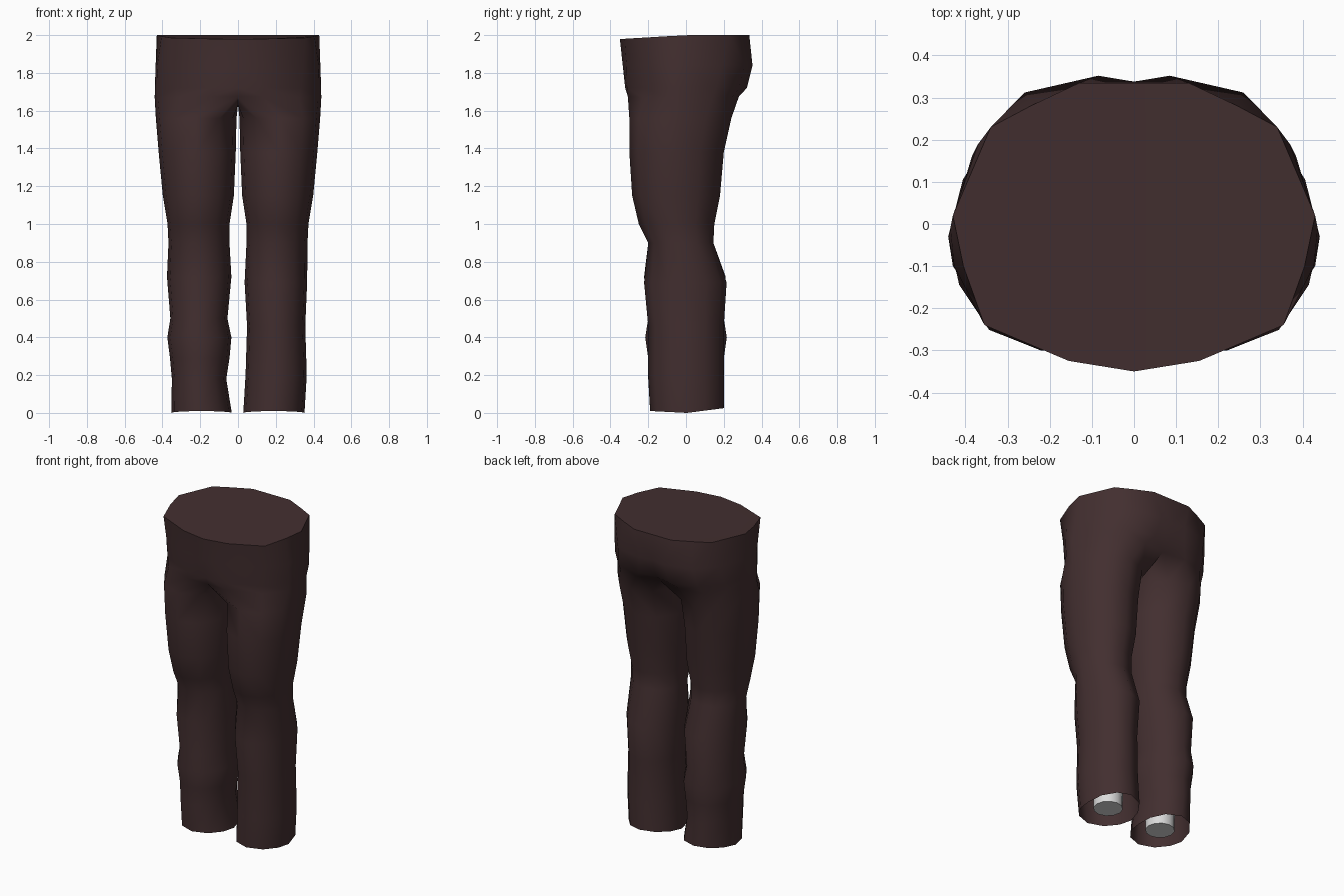
import bpy, bmesh, math

if "Cube" in bpy.data.objects:
    bpy.data.objects.remove(bpy.data.objects["Cube"])

def material(name, rgb):
    m = bpy.data.materials.new(name)
    m.diffuse_color = (*rgb, 1)
    m.use_nodes = True
    m.node_tree.nodes["Principled BSDF"].inputs["Base Color"].default_value = m.diffuse_color
    return m

cloth = material("dark brown cloth", (0.055, 0.028, 0.029))
pale = material("pale grey", (0.7, 0.7, 0.7))

def finish(bm, name, mat, angle):
    bmesh.ops.recalc_face_normals(bm, faces=bm.faces)
    me = bpy.data.meshes.new(name)
    bm.to_mesh(me)
    bm.free()
    me.materials.append(mat)
    ob = bpy.data.objects.new(name, me)
    bpy.context.collection.objects.link(ob)
    bpy.ops.object.select_all(action='DESELECT')
    ob.select_set(True)
    bpy.context.view_layer.objects.active = ob
    bpy.ops.object.shade_smooth_by_angle(angle=math.radians(angle))

# Half outlines of the hips, front centre round the side to back centre: height, (x, y)
HIPS = [
    (2.0, [(0, -.35), (.155, -.325), (.355, -.24), (.405, -.1), (.43, .02),
           (.34, .23), (.24, .283), (.13, .335), (0, .335)]),
    (1.84, [(0, -.335), (.15, -.315), (.345, -.225), (.427, -.1), (.436, -.01),
            (.37, .19), (.26, .312), (.085, .352), (0, .338)]),
    (1.72, [(0, -.322), (.14, -.312), (.335, -.225), (.43, -.1), (.44, -.03),
            (.385, .16), (.28, .28), (.11, .322), (0, .30)]),
]
# Lowest hip ring, closed under the crotch: x, y, z
CROTCH = [(0, -.305, 1.675), (.13, -.308, 1.675), (.325, -.23, 1.67), (.425, -.1, 1.67),
          (.441, -.03, 1.67), (.385, .14, 1.67), (.29, .245, 1.67), (.15, .28, 1.675),
          (0, .26, 1.68), (0, .12, 1.64), (0, 0, 1.63), (0, -.16, 1.63)]
ANGLES = [-125, -90, -55, -25, 0, 30, 60, 90, 125, 155, 180, 205]

# Leg rings: height, inner x, outer x, front y, back y
THIGH = [(1.56, .008, .435, -.30, .24), (1.38, .012, .42, -.30, .20),
         (1.15, .022, .398, -.285, .18), (1.0, .045, .373, -.25, .15),
         (.90, .045, .368, -.20, .145)]
LOWER = {
    1: [(.69, .035, .366, -.222, .215), (.46, .048, .356, -.20, .20),
        (.2, .04, .364, -.20, .20), (.01, .028, .352, -.19, .20)],
    -1: [(.72, .035, .376, -.222, .21), (.5, .056, .358, -.20, .20),
         (.4, .035, .374, -.216, .216), (.29, .045, .36, -.20, .20),
         (.18, .062, .35, -.20, .20), (.01, .033, .353, -.19, .20)],
}

def leg_ring(z, xin, xout, yf, yb):
    cx, cy, rx, ry = (xin + xout) / 2, (yf + yb) / 2, (xout - xin) / 2, (yb - yf) / 2
    pts = []
    for a in ANGLES:
        c, s = math.cos(math.radians(a)), math.sin(math.radians(a))
        # hem rises slightly at the back and dips in the middle
        dz = (.015 * s if s > 0 else 0) - .01 * (1 - abs(s)) if z < .05 else 0
        pts.append((cx + rx * c, cy + ry * s, z + dz))
    return pts

# Trousers: hips and both legs as one skin, with open hems
bm = bmesh.new()
for side in (1, -1):
    rings = [[(x, y, z + (.06 * min(y, 0) if z == 2.0 else 0)) for x, y in pts]
             for z, pts in HIPS]
    rings += [CROTCH] + [leg_ring(*r) for r in THIGH + LOWER[side]]
    rings = [[bm.verts.new((x * side, y, z)) for x, y, z in r] for r in rings]
    bm.faces.new(rings[0])  # waist cap
    for a, b in zip(rings, rings[1:]):
        n = len(a)
        closed = n == len(ANGLES)
        for i in range(n if closed else n - 1):
            j = (i + 1) % n
            bm.faces.new((a[i], a[j], b[j], b[i]))
bmesh.ops.remove_doubles(bm, verts=[v for v in bm.verts if abs(v.co.x) < 1e-5], dist=1e-4)
finish(bm, "trousers", cloth, 50)

# Ankles: pale stubs just inside the hems
for side, name in ((1, "ankle_right"), (-1, "ankle_left")):
    bm = bmesh.new()
    bmesh.ops.create_cone(bm, cap_ends=True, segments=12, radius1=.085, radius2=.09, depth=.3)
    bmesh.ops.translate(bm, verts=bm.verts, vec=(.195 * side, 0, .17))
    finish(bm, name, pale, 40)
